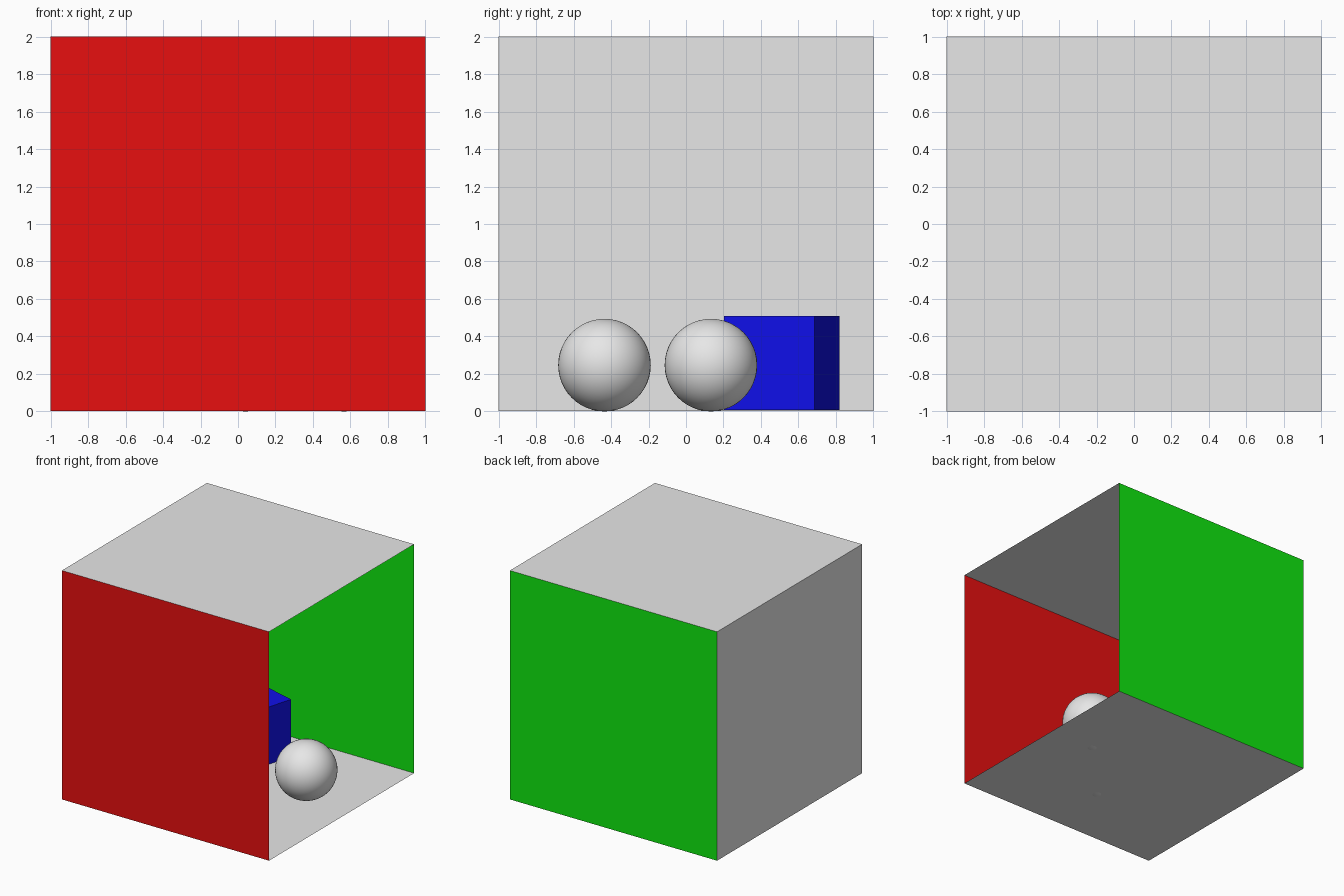
import bpy
import math

if "Cube" in bpy.data.objects:
    bpy.data.objects.remove(bpy.data.objects["Cube"])


def material(name, colour):
    m = bpy.data.materials.new(name)
    m.diffuse_color = (*colour, 1.0)
    m.use_nodes = True
    m.node_tree.nodes["Principled BSDF"].inputs["Base Color"].default_value = m.diffuse_color
    return m


GREY = material("light_grey", (0.8, 0.8, 0.8))
RED = material("red", (0.8, 0.005, 0.005))
GREEN = material("green", (0.005, 0.8, 0.005))
BLUE = material("blue", (0.005, 0.005, 0.8))

FLOOR, TOP = 0.003, 2.0


def panel(name, corners, mat):
    """Single flat sheet of the room."""
    me = bpy.data.meshes.new(name)
    me.from_pydata(corners, [], [(0, 1, 2, 3)])
    me.materials.append(mat)
    ob = bpy.data.objects.new(name, me)
    bpy.context.collection.objects.link(ob)


# Room shell, open on the right side; normals face inwards
panel("floor", [(-1, -1, FLOOR), (1, -1, FLOOR), (1, 1, FLOOR), (-1, 1, FLOOR)], GREY)
panel("ceiling", [(-1, 1, TOP), (1, 1, TOP), (1, -1, TOP), (-1, -1, TOP)], GREY)
panel("left_wall", [(-1, -1, FLOOR), (-1, 1, FLOOR), (-1, 1, TOP), (-1, -1, TOP)], GREY)
panel("front_wall", [(1, -1, FLOOR), (-1, -1, FLOOR), (-1, -1, TOP), (1, -1, TOP)], RED)
panel("back_wall", [(-1, 1, FLOOR), (1, 1, FLOOR), (1, 1, TOP), (-1, 1, TOP)], GREEN)

# Turned blue cube
bpy.ops.mesh.primitive_cube_add(size=0.5, location=(-0.277, 0.512, 0.258),
                                rotation=(0, 0, math.radians(-15.7)))
cube = bpy.context.object
cube.name = "blue_cube"
cube.data.materials.append(BLUE)

# Two balls, dipping very slightly through the floor
for name, x, y in (("front_ball", 0.04, -0.435), ("back_ball", 0.566, 0.133)):
    bpy.ops.mesh.primitive_uv_sphere_add(segments=48, ring_count=24, radius=0.247,
                                         location=(x, y, 0.247))
    ball = bpy.context.object
    ball.name = name
    ball.data.materials.append(GREY)
    bpy.ops.object.shade_smooth()
